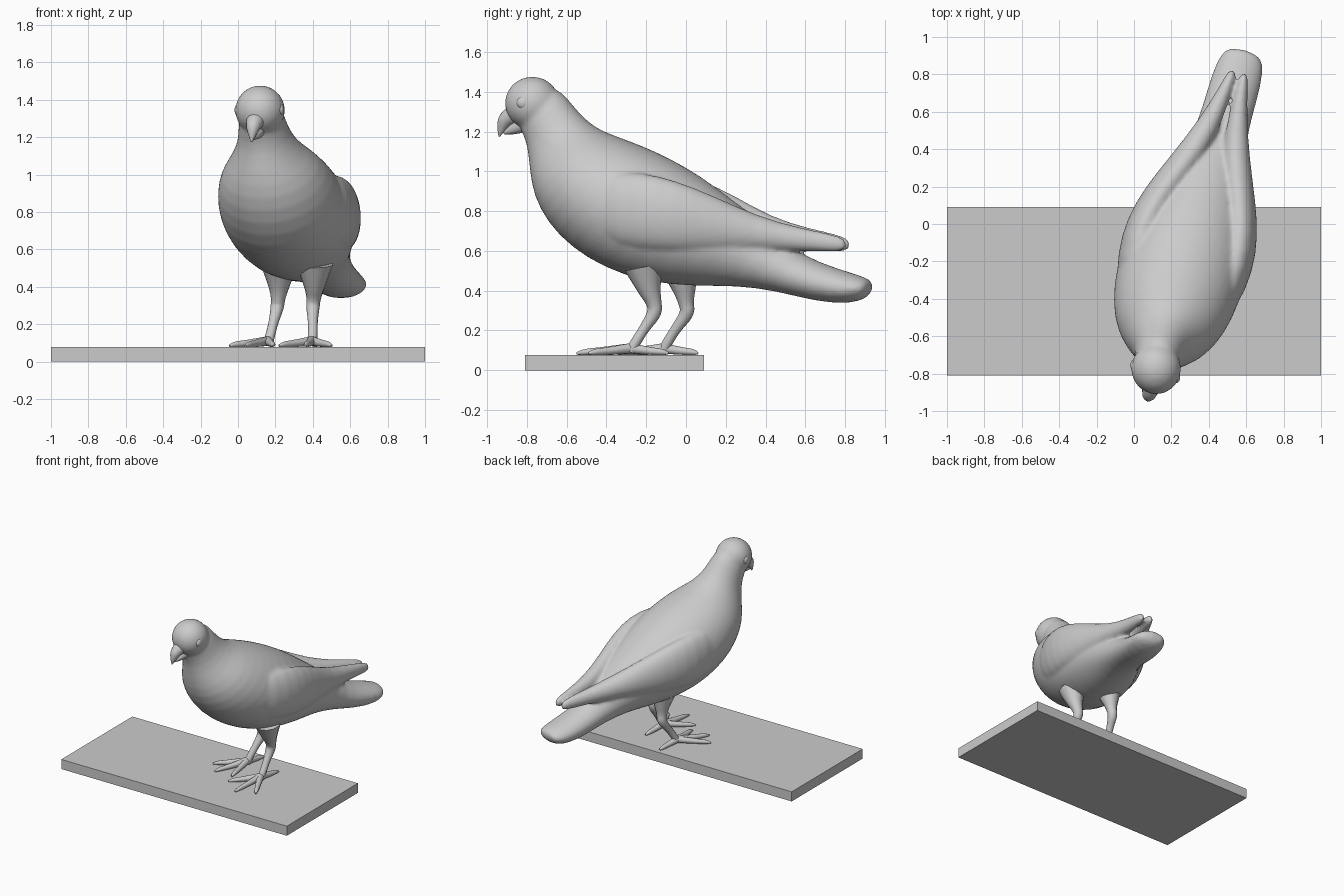
import bpy, bmesh
from math import sin, cos, pi
from mathutils import Vector, Matrix

if "Cube" in bpy.data.objects:
    bpy.data.objects.remove(bpy.data.objects["Cube"])

CA, SA = 0.962, 0.274


def axis_point(y, w, z):
    """Point on the bird's slanted long axis, w to its right."""
    return Vector((0.328 + 0.285 * y + w * CA, y - w * SA, z))


def loft(bm, rings):
    """Skin closed rings of points and cap both ends."""
    rows = [[bm.verts.new(p) for p in ring] for ring in rings]
    n = len(rows[0])
    for a, b in zip(rows, rows[1:]):
        for i in range(n):
            j = (i + 1) % n
            bm.faces.new((a[i], a[j], b[j], b[i]))
    bm.faces.new(rows[0][::-1])
    bm.faces.new(rows[-1])


def ellipse(center, up, side, n=24):
    return [center + up * cos(2 * pi * i / n) + side * sin(2 * pi * i / n)
            for i in range(n)]


def mesh_object(name, bm):
    bmesh.ops.recalc_face_normals(bm, faces=bm.faces)
    me = bpy.data.meshes.new(name)
    bm.to_mesh(me)
    bm.free()
    ob = bpy.data.objects.new(name, me)
    bpy.context.collection.objects.link(ob)
    return ob


def tubes(name, paths):
    """Tapered tubes; each path point is (x, y, z, radius)."""
    cu = bpy.data.curves.new(name, 'CURVE')
    cu.dimensions = '3D'
    cu.bevel_depth = 1
    cu.bevel_resolution = 4
    cu.use_fill_caps = True
    for path in paths:
        sp = cu.splines.new('NURBS')
        sp.points.add(len(path) - 1)
        for pt, (x, y, z, r) in zip(sp.points, path):
            pt.co = (x, y, z, 1)
            pt.radius = r
        sp.order_u = 3
        sp.use_endpoint_u = True
        sp.resolution_u = 6
    ob = bpy.data.objects.new(name, cu)
    bpy.context.collection.objects.link(ob)
    bpy.ops.object.select_all(action='DESELECT')
    bpy.context.view_layer.objects.active = ob
    ob.select_set(True)
    bpy.ops.object.convert(target='MESH')
    bpy.ops.object.shade_smooth_by_angle(angle=1.0)


# Plank
bm = bmesh.new()
bmesh.ops.create_cube(bm, size=1, matrix=Matrix.Translation((0, -0.36, 0.0385))
                      @ Matrix.Diagonal((2, 0.9, 0.077, 1)))
mesh_object("plank", bm)

# Body from neck to tail: back point (y, z), belly point (y, z), half width
bm = bmesh.new()
body = [
    (-.66, 1.44, -.88, 1.30, .10),
    (-.60, 1.37, -.82, 1.20, .125),
    (-.53, 1.28, -.79, 1.12, .138),
    (-.45, 1.215, -.78, 1.0, .19),
    (-.36, 1.18, -.755, .87, .27),
    (-.22, 1.13, -.685, .735, .32),
    (-.08, 1.065, -.565, .61, .345),
    (.06, .985, -.40, .51, .34),
    (.20, .88, -.20, .44, .30),
    (.32, .79, .05, .42, .24),
    (.45, .68, .25, .425, .17),
    (.60, .57, .45, .40, .135),
    (.75, .515, .65, .345, .138),
    (.88, .475, .83, .33, .13),
    (.94, .45, .925, .37, .09),
]
rings = []
for yt, zt, yb, zb, w in body:
    top, bot = axis_point(yt, 0, zt), axis_point(yb, 0, zb)
    rings.append(ellipse((top + bot) / 2, (top - bot) / 2, Vector((CA, -SA, 0)) * w))
loft(bm, rings)

# Folded wings: y, z, side offset, half thickness, half height
wing = [
    (-.52, .85, .21, .04, .08),
    (-.36, .82, .25, .09, .18),
    (-.15, .80, .27, .098, .20),
    (.02, .775, .25, .092, .18),
    (.18, .74, .20, .085, .145),
    (.40, .685, .105, .078, .085),
    (.60, .657, .06, .05, .058),
    (.75, .64, .038, .032, .045),
    (.82, .63, .032, .02, .03),
]
for s in (-1, 1):
    loft(bm, [ellipse(axis_point(y, s * w, z), Vector((0, 0, h)),
                      Vector((CA, -SA, 0)) * t) for y, z, w, t, h in wing])

# Head
bmesh.ops.create_uvsphere(
    bm, u_segments=24, v_segments=14, radius=1,
    matrix=Matrix.Translation(axis_point(-.77, .01, 1.343))
    @ Matrix.Diagonal((.135, .14, .134, 1)))

# Blend body, wings and head into one smooth skin
bird = mesh_object("bird_body", bm)
sub = bird.modifiers.new("round", 'SUBSURF')
sub.levels = sub.render_levels = 1
rem = bird.modifiers.new("blend", 'REMESH')
rem.mode = 'VOXEL'
rem.voxel_size = 0.012
rem.use_smooth_shade = True
smo = bird.modifiers.new("soften", 'SMOOTH')
smo.factor = 0.5
smo.iterations = 8

# Beak
upper = [(-.84, 1.30, .055), (-.89, 1.275, .045), (-.92, 1.235, .033), (-.936, 1.175, .004)]
lower = [(-.82, 1.235, .04), (-.87, 1.21, .03), (-.912, 1.192, .006)]
tubes("beak", [[(*axis_point(y, .012, z), r) for y, z, r in p] for p in (upper, lower)])

# Eyes
for s, name in ((-1, "left_eye"), (1, "right_eye")):
    bm = bmesh.new()
    bmesh.ops.create_uvsphere(
        bm, u_segments=20, v_segments=12, radius=.032,
        matrix=Matrix.Translation(axis_point(-.785, .01 + s * .115, 1.345))
        @ Matrix.Diagonal((.7, 1, 1, 1)))
    for f in bm.faces:
        f.smooth = True
    mesh_object(name, bm)

# Legs and toes
heights = [(.52, .10), (.42, .062), (.34, .037), (.29, .036), (.21, .025), (.13, .026), (.095, .026)]
legs = {
    "right_leg": ([(.41, -.21), (.41, -.19), (.405, -.16), (.40, -.155), (.40, -.21), (.40, -.26), (.395, -.28)],
                  [(.36, -.55), (.50, -.49), (.22, -.435), (.42, -.09)]),
    "left_leg": ([(.22, -.03), (.22, -.01), (.215, .0), (.21, .01), (.19, -.05), (.17, -.10), (.16, -.115)],
                 [(.04, -.35), (.19, -.35), (-.045, -.25), (.19, .06)]),
}
for name, (xy, toes) in legs.items():
    paths = [[(x, y, z, r) for (x, y), (z, r) in zip(xy, heights)]]
    ax, ay = xy[-1]
    for tx, ty in toes:
        mx, my = ax * .45 + tx * .55, ay * .45 + ty * .55
        paths.append([(ax, ay, .11, .026), (mx, my, .096, .019),
                      (tx * .9 + ax * .1, ty * .9 + ay * .1, .092, .015), (tx, ty, .084, .006)])
    tubes(name, paths)
